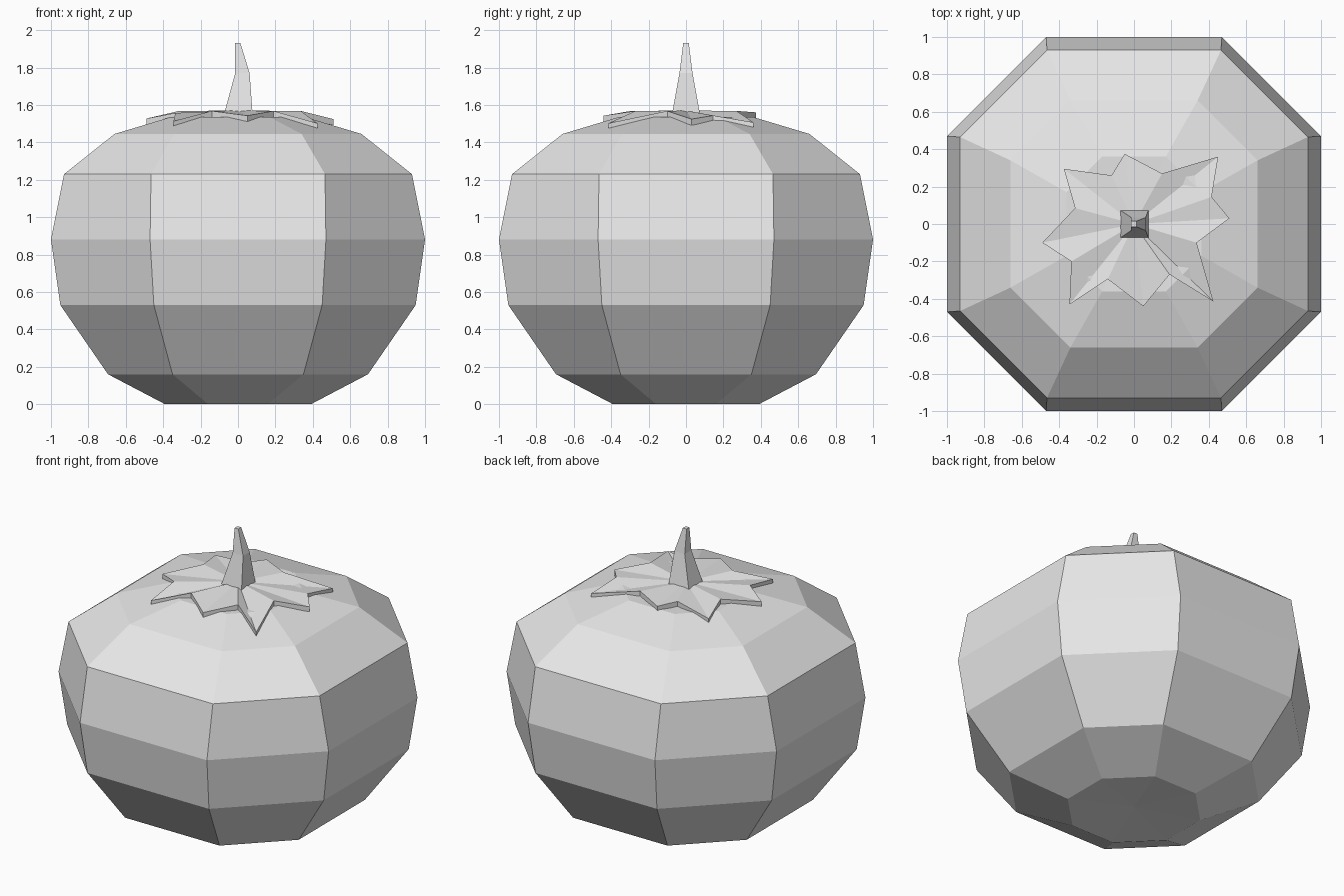
import bpy
import bmesh
from math import hypot

if "Cube" in bpy.data.objects:
    bpy.data.objects.remove(bpy.data.objects["Cube"], do_unlink=True)

GREY = (0.8, 0.8, 0.8, 1.0)
grey = bpy.data.materials.new("light_grey")
grey.use_nodes = True
grey.diffuse_color = GREY
grey.node_tree.nodes["Principled BSDF"].inputs["Base Color"].default_value = GREY


def loft(name, rings, bottom=None, top=None):
    """Join equal rings of points; close each end with a fan or a flat cap."""
    bm = bmesh.new()
    loops = [[bm.verts.new(p) for p in ring] for ring in rings]
    count = len(loops[0])
    for low, high in zip(loops, loops[1:]):
        for i in range(count):
            j = (i + 1) % count
            bm.faces.new((low[i], low[j], high[j], high[i]))
    for loop, centre in ((loops[0], bottom), (loops[-1], top)):
        if centre is None:
            bm.faces.new(loop)
        else:
            hub = bm.verts.new(centre)
            for i in range(count):
                bm.faces.new((loop[i], loop[(i + 1) % count], hub))
    bmesh.ops.recalc_face_normals(bm, faces=bm.faces)
    mesh = bpy.data.meshes.new(name)
    bm.to_mesh(mesh)
    bm.free()
    mesh.materials.append(grey)
    obj = bpy.data.objects.new(name, mesh)
    bpy.context.collection.objects.link(obj)
    return obj


def octagon(reach, half_side, z):
    a, b = reach, half_side
    return [(a, -b, z), (a, b, z), (b, a, z), (-b, a, z),
            (-a, b, z), (-a, -b, z), (-b, -a, z), (b, -a, z)]


def rectangle(x0, x1, half_y, z):
    return [(x0, -half_y, z), (x1, -half_y, z), (x1, half_y, z), (x0, half_y, z)]


# Fruit body: reach, half side and height of each eight-sided ring
profile = [(0.39, 0.16, 0), (0.695, 0.35, 0.16), (0.95, 0.45, 0.53),
           (1, 0.47, 0.88), (0.93, 0.465, 1.23), (0.66, 0.34, 1.445),
           (0.36, 0.17, 1.535)]
loft("fruit_body", [octagon(*p) for p in profile],
     bottom=(0, 0, 0.02), top=(0, 0, 1.52))

# Leaf cap: uneven star, tips and notches alternating, drooping at the tips
star = [(-0.05, 0.375), (-0.12, 0.26), (-0.375, 0.295), (-0.315, 0.085),
        (-0.49, -0.10), (-0.335, -0.20), (-0.345, -0.43), (-0.14, -0.295),
        (0.05, -0.44), (0.19, -0.27), (0.425, -0.415), (0.335, -0.10),
        (0.51, 0.03), (0.415, 0.145), (0.45, 0.36), (0.15, 0.27)]


def star_ring(z):
    return [(x, y, z - 0.27 * max(0, hypot(x, y) - 0.35)) for x, y in star]


loft("leaf_cap", [star_ring(1.535), star_ring(1.568)],
     bottom=(0, 0, 1.535), top=(0, 0, 1.57))

# Stem: tapered and slightly bent
loft("stem", [rectangle(-0.075, 0.078, 0.075, 1.55),
              rectangle(-0.015, 0.062, 0.035, 1.77),
              rectangle(-0.015, 0.013, 0.015, 1.93)])
